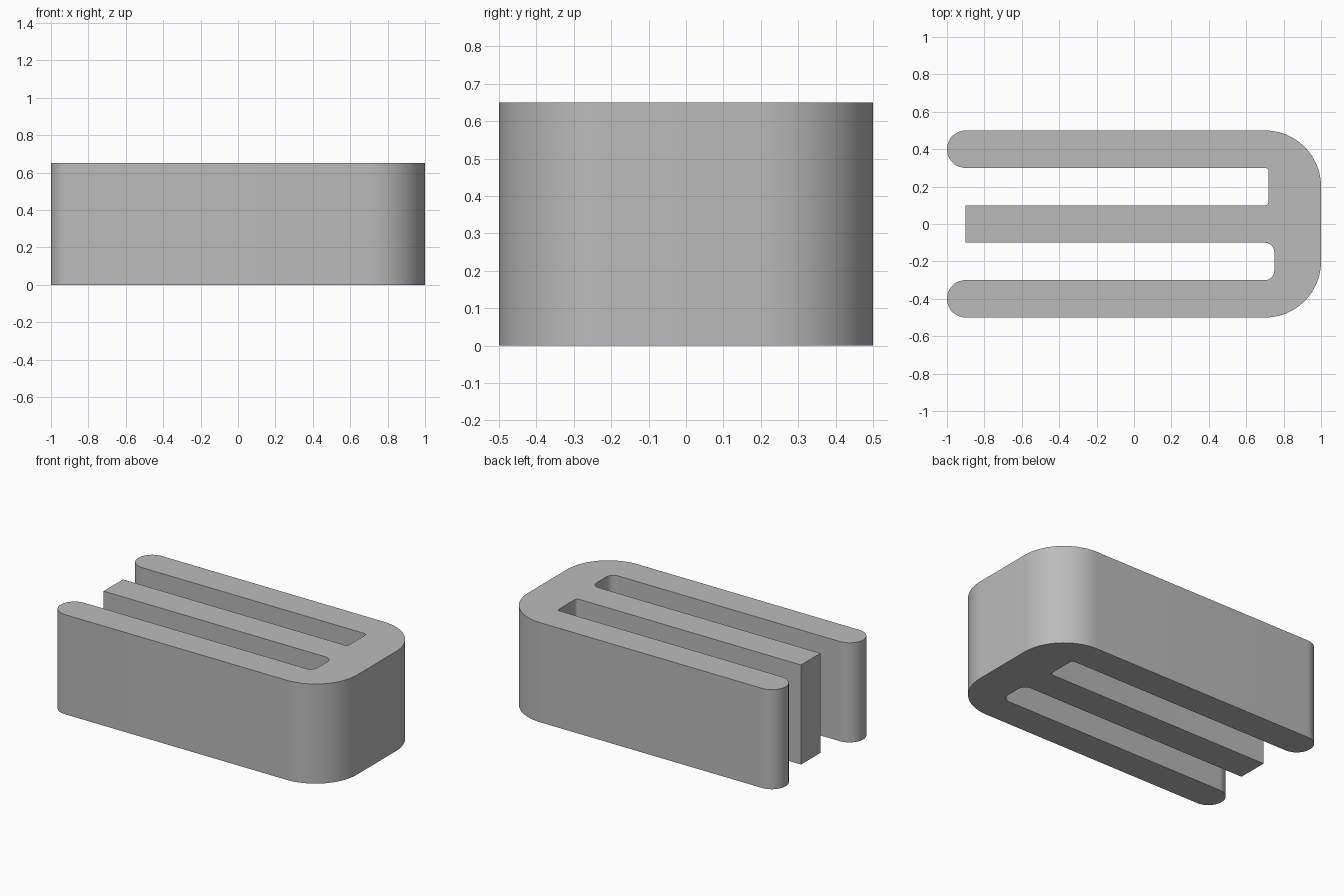
import bpy, bmesh, math

if "Cube" in bpy.data.objects:
    bpy.data.objects.remove(bpy.data.objects["Cube"])

HEIGHT = 0.65


def arc(cx, cy, r, start, end, steps):
    """Points along a circular arc, angles in degrees."""
    out = []
    for i in range(steps + 1):
        a = math.radians(start + (end - start) * i / steps)
        out.append((cx + r * math.cos(a), cy + r * math.sin(a)))
    return out


# Three-pronged outline, counter-clockwise from the front prong
outline = []
outline += arc(-0.9, -0.4, 0.1, 90, 270, 24)        # front prong tip
outline += arc(0.7, -0.2, 0.3, -90, 0, 24)          # outer front corner
outline += arc(0.7, 0.2, 0.3, 0, 90, 24)            # outer back corner
outline += arc(-0.9, 0.4, 0.1, 90, 270, 24)         # back prong tip
outline += arc(0.70, 0.28, 0.02, 90, 0, 8)          # back slot end
outline += arc(0.70, 0.12, 0.02, 0, -90, 8)
outline += [(-0.9, 0.1), (-0.9, -0.1)]              # square middle prong
outline += arc(0.70, -0.15, 0.05, 90, 0, 10)        # front slot end
outline += arc(0.70, -0.25, 0.05, 0, -90, 10)

# Extrude the outline into a solid block
bm = bmesh.new()
base = bm.faces.new([bm.verts.new((x, y, 0)) for x, y in outline])
top = bmesh.ops.extrude_face_region(bm, geom=[base], use_keep_orig=True)
bmesh.ops.translate(bm, vec=(0, 0, HEIGHT),
                    verts=[g for g in top["geom"] if isinstance(g, bmesh.types.BMVert)])
bmesh.ops.recalc_face_normals(bm, faces=bm.faces)
mesh = bpy.data.meshes.new("pronged_clip")
bm.to_mesh(mesh)
bm.free()

clip = bpy.data.objects.new("pronged_clip", mesh)
bpy.context.collection.objects.link(clip)

# Plain grey
grey = bpy.data.materials.new("grey")
grey.diffuse_color = (0.5, 0.5, 0.5, 1)
grey.use_nodes = True
grey.node_tree.nodes["Principled BSDF"].inputs["Base Color"].default_value = grey.diffuse_color
mesh.materials.append(grey)

# Smooth the rounded walls, keep the rims sharp
bpy.context.view_layer.objects.active = clip
clip.select_set(True)
bpy.ops.object.shade_smooth_by_angle(angle=math.radians(30))
